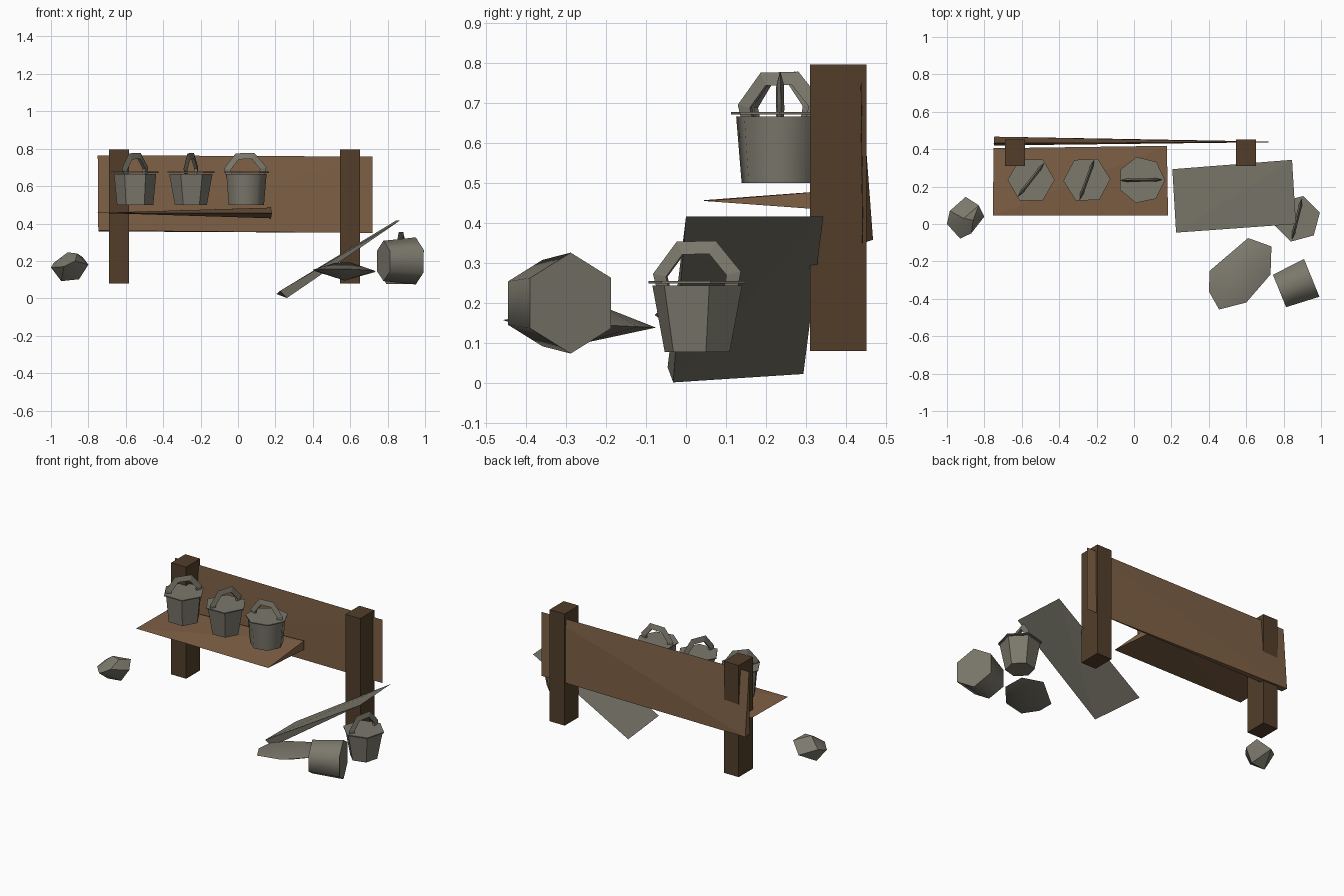
import bpy
import bmesh
from math import pi, radians
from mathutils import Matrix, Vector, Euler

if "Cube" in bpy.data.objects:
    bpy.data.objects.remove(bpy.data.objects["Cube"])


def material(name, rgb):
    m = bpy.data.materials.new(name)
    m.use_nodes = True
    m.diffuse_color = (*rgb, 1)
    bsdf = next(n for n in m.node_tree.nodes if n.type == 'BSDF_PRINCIPLED')
    bsdf.inputs["Base Color"].default_value = (*rgb, 1)
    return m


DARK_WOOD = material("dark_wood", (0.085, 0.048, 0.023))
PLANK_WOOD = material("plank_wood", (0.21, 0.117, 0.06))
GREY = material("weathered_grey", (0.2, 0.19, 0.15))


def finish(name, bm, mat, angle=0):
    """Turn a bmesh into a named object; smooth it below the given angle."""
    bmesh.ops.recalc_face_normals(bm, faces=bm.faces[:])
    mesh = bpy.data.meshes.new(name)
    bm.to_mesh(mesh)
    bm.free()
    mesh.materials.append(mat)
    ob = bpy.data.objects.new(name, mesh)
    bpy.context.scene.collection.objects.link(ob)
    if angle:
        bpy.ops.object.select_all(action='DESELECT')
        ob.select_set(True)
        bpy.context.view_layer.objects.active = ob
        bpy.ops.object.shade_smooth_by_angle(angle=radians(angle))
    return ob


def hull(name, points, mat, angle=0):
    """Convex solid around a few corner points."""
    bm = bmesh.new()
    for p in points:
        bm.verts.new(p)
    bmesh.ops.convex_hull(bm, input=bm.verts[:])
    return finish(name, bm, mat, angle)


def frustum(name, centre, rot, sides, r_low, r_top, depth, angle=0):
    bm = bmesh.new()
    bmesh.ops.create_cone(bm, cap_ends=True, segments=sides, radius1=r_low,
                          radius2=r_top, depth=depth,
                          matrix=Matrix.Translation(centre) @ rot.to_matrix().to_4x4())
    return finish(name, bm, GREY, angle)


def ring(name, centre, turn, radius=0.098, tube=0.018, sides=7):
    """Upright faceted ring handle with a triangular section."""
    bm = bmesh.new()
    loops = []
    for i in range(sides):
        a = 2 * pi * i / sides + 0.25
        out = Vector((Matrix.Rotation(-a, 3, 'Y') @ Vector((1, 0, 0))))
        section = [out * (radius + tube), out * (radius - tube) + Vector((0, 0.009, 0)),
                   out * (radius - tube) - Vector((0, 0.009, 0))]
        loops.append([bm.verts.new(p) for p in section])
    for i in range(sides):
        a, b = loops[i], loops[(i + 1) % sides]
        for j in range(3):
            k = (j + 1) % 3
            bm.faces.new((a[j], a[k], b[k], b[j]))
    bm.transform(Matrix.Translation(centre) @ Matrix.Rotation(turn, 4, 'Z'))
    return finish(name, bm, GREY)


def bucket(name, x, y, z, handle_turn, r_low, r_top, sides, lid_turn):
    """Tapered bucket with a thin lid and a ring handle."""
    spin = Euler((0, 0, radians(lid_turn)))
    frustum(name + "_body", (x, y, z + 0.083), spin, sides, r_low, r_top, 0.166, 55)
    frustum(name + "_lid", (x, y, z + 0.174), spin, sides, 0.126, 0.126, 0.006)
    ring(name + "_handle", (x, y, z + 0.172), radians(handle_turn))


# Two square posts
for name, x in (("right_post", -0.637), ("left_post", 0.598)):
    hull(name, [(x + sx * 0.053, 0.38 + sy * 0.071, z)
                for sx in (-1, 1) for sy in (-1, 1) for z in (0.08, 0.796)], DARK_WOOD)

# Warped back board, thick at one lower corner
hull("back_board", [(-0.75, 0.432, 0.765), (0.718, 0.437, 0.758), (0.718, 0.441, 0.35),
                    (-0.747, 0.42, 0.362), (-0.747, 0.467, 0.358)], PLANK_WOOD)

# Wedge shelf, thick at one rear corner
hull("shelf", [(-0.755, 0.045, 0.457), (-0.75, 0.405, 0.458), (0.182, 0.045, 0.455),
               (0.176, 0.418, 0.428), (0.176, 0.418, 0.485)], PLANK_WOOD)

# Fallen plank leaning up from the ground
hull("fallen_plank", [(0.205, 0.293, 0.023), (0.845, 0.343, 0.416), (0.866, 0.0, 0.416),
                      (0.225, -0.046, 0.04), (0.262, -0.032, 0.002)], GREY)

# Buckets on the shelf and one standing on the ground
bucket("shelf_bucket_right", -0.55, 0.236, 0.5, 52, 0.097, 0.113, 6, 30)
bucket("shelf_bucket_middle", -0.252, 0.236, 0.5, 70, 0.086, 0.116, 6, 32)
bucket("shelf_bucket_left", 0.04, 0.235, 0.5, 1, 0.099, 0.113, 7, 12)
bucket("ground_bucket", 0.872, 0.028, 0.078, 76, 0.084, 0.116, 6, 45)

# Bucket lying on its side
lie = Vector((0.172, 0.07, 0)).to_track_quat('Z', 'Y').to_euler()
frustum("tipped_bucket", (0.864, -0.323, 0.2), lie, 6, 0.108, 0.126, 0.186, 61)

# Flat stone: outline with a low peak above and below
outline = [(0.405, -0.25), (0.4, -0.36), (0.455, -0.457), (0.6, -0.42),
           (0.73, -0.27), (0.735, -0.12), (0.61, -0.075)]
hull("flat_stone", [(x, y, 0.15 - 0.05 * (y + 0.3)) for x, y in outline]
     + [(0.52, -0.25, 0.19), (0.6, -0.21, 0.192), (0.57, -0.28, 0.095)], GREY, 40)

# Small rock
outline = [(-0.9, 0.145, 0.16), (-0.985, 0.07, 0.19), (-1.0, 0.0, 0.165),
           (-0.93, -0.078, 0.17), (-0.87, -0.05, 0.2), (-0.8, 0.04, 0.18), (-0.83, 0.1, 0.22)]
hull("small_rock", outline + [(-0.91, 0.03, 0.246), (-0.86, 0.02, 0.24),
                              (-0.945, 0.03, 0.092), (-0.85, 0.03, 0.102)], GREY, 35)
